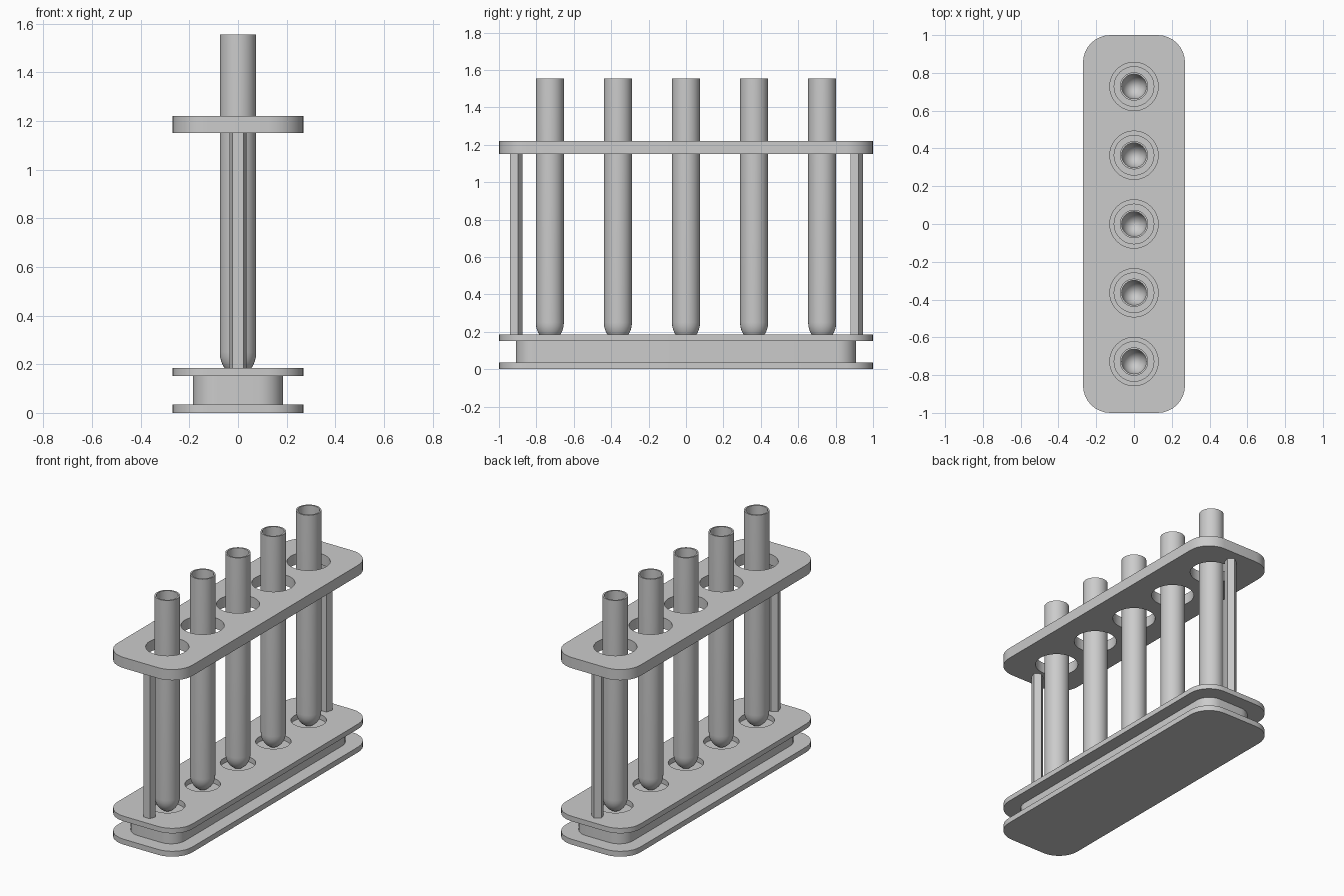
import bpy, bmesh
from math import sin, cos, pi, radians

if "Cube" in bpy.data.objects:
    bpy.data.objects.remove(bpy.data.objects["Cube"])

TUBE_Y = [i * 0.364 for i in range(-2, 3)]


def make_object(name, bm):
    bmesh.ops.recalc_face_normals(bm, faces=bm.faces)
    me = bpy.data.meshes.new(name)
    bm.to_mesh(me)
    bm.free()
    ob = bpy.data.objects.new(name, me)
    bpy.context.collection.objects.link(ob)
    return ob


def activate(ob):
    bpy.ops.object.select_all(action='DESELECT')
    ob.select_set(True)
    bpy.context.view_layer.objects.active = ob


def smooth(ob):
    activate(ob)
    bpy.ops.object.shade_smooth_by_angle(angle=radians(35))


def prism(bm, points, z0, z1):
    bottom = bm.faces.new([bm.verts.new((x, y, z0)) for x, y in points])
    top = bmesh.ops.extrude_face_region(bm, geom=[bottom])['geom']
    verts = [v for v in top if isinstance(v, bmesh.types.BMVert)]
    bmesh.ops.translate(bm, verts=verts, vec=(0, 0, z1 - z0))


def ring(r, n, cy=0, start=0):
    return [(r * cos(start + 2 * pi * i / n), cy + r * sin(start + 2 * pi * i / n))
            for i in range(n)]


def rounded_slab(name, hx, hy, r, z0, z1, hole=0):
    pts = []
    for k, (sx, sy) in enumerate([(1, 1), (-1, 1), (-1, -1), (1, -1)]):
        for i in range(9):
            a = (k + i / 8) * pi / 2
            pts.append((sx * (hx - r) + r * cos(a), sy * (hy - r) + r * sin(a)))
    bm = bmesh.new()
    prism(bm, pts, z0, z1)
    ob = make_object(name, bm)
    if hole:
        # row of tube holes cut through the slab
        bm = bmesh.new()
        for y in TUBE_Y:
            prism(bm, ring(hole, 40, y), z0 - 0.05, z1 + 0.05)
        cutter = make_object(name + "_cutter", bm)
        cutter.hide_render = True
        mod = ob.modifiers.new("holes", 'BOOLEAN')
        mod.operation = 'DIFFERENCE'
        mod.solver = 'EXACT'
        mod.object = cutter
        activate(ob)
        bpy.ops.object.modifier_apply(modifier=mod.name)
        bpy.data.objects.remove(cutter)
    smooth(ob)
    return ob


def test_tube(name, y, n=32):
    R, r, top, zc, h, t = 0.075, 0.065, 1.555, 0.25, 0.098, 0.01
    steps = [i * pi / 16 for i in range(1, 9)]
    # outer wall from the tip up, over the rim, and down inside to the inner tip
    prof = [(R * sin(a), zc - h * cos(a)) for a in steps]
    prof += [(R, top), (r, top)]
    prof += [(r * sin(a), zc - (h - t) * cos(a)) for a in reversed(steps)]
    bm = bmesh.new()
    rows = [[bm.verts.new((px, py, z)) for px, py in ring(rad, n, y)] for rad, z in prof]
    for a, b in zip(rows, rows[1:]):
        for i in range(n):
            j = (i + 1) % n
            bm.faces.new((a[i], a[j], b[j], b[i]))
    for row, z in ((rows[0], zc - h), (rows[-1], zc - h + t)):
        tip = bm.verts.new((0, y, z))
        for i in range(n):
            bm.faces.new((row[i], row[(i + 1) % n], tip))
    smooth(make_object(name, bm))


# Base: foot plate, narrower core, and upper plate with seats for the tubes
rounded_slab("foot_plate", 0.27, 1.0, 0.145, 0.0, 0.035)
rounded_slab("base_core", 0.185, 0.91, 0.10, 0.035, 0.152)
rounded_slab("base_top_plate", 0.27, 1.0, 0.145, 0.152, 0.185, hole=0.105)

# Upper holder plate
rounded_slab("holder_plate", 0.27, 1.0, 0.145, 1.15, 1.22, hole=0.128)

# Five-sided posts at both ends
for name, y in (("front_post", -0.91), ("back_post", 0.91)):
    bm = bmesh.new()
    prism(bm, ring(0.037, 5, y, pi / 2), 0.185, 1.15)
    make_object(name, bm)

# Test tubes
for i, y in enumerate(TUBE_Y):
    test_tube(f"test_tube_{i + 1}", y)
